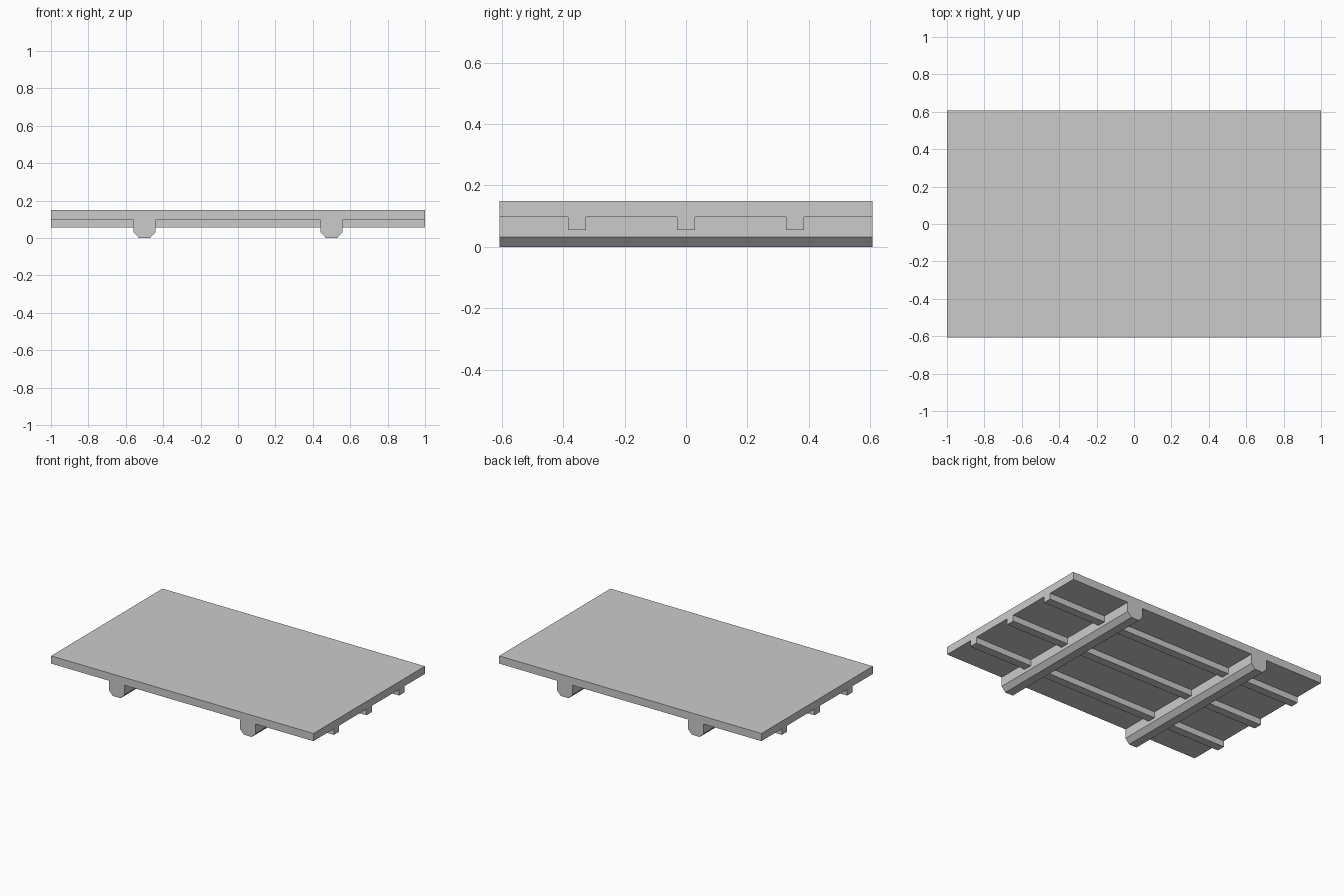
import bpy, bmesh

if "Cube" in bpy.data.objects:
    bpy.data.objects.remove(bpy.data.objects["Cube"])

HALF_X, HALF_Y = 1.0, 0.607
TOP, UNDER = 0.15, 0.097

concrete = bpy.data.materials.new("concrete_grey")
concrete.diffuse_color = (0.6, 0.6, 0.6, 1)
concrete.use_nodes = True
concrete.node_tree.nodes["Principled BSDF"].inputs["Base Color"].default_value = concrete.diffuse_color


def extrude_profile(name, profile, offset, axis_map):
    """Extrude a closed 2D outline symmetrically along the remaining axis."""
    bm = bmesh.new()
    face = bm.faces.new([bm.verts.new(axis_map(a, b, -offset)) for a, b in profile])
    ext = bmesh.ops.extrude_face_region(bm, geom=[face])
    step = [p - q for p, q in zip(axis_map(0, 0, offset), axis_map(0, 0, -offset))]
    bmesh.ops.translate(bm, vec=step, verts=[g for g in ext["geom"] if isinstance(g, bmesh.types.BMVert)])
    bmesh.ops.recalc_face_normals(bm, faces=bm.faces)
    mesh = bpy.data.meshes.new(name)
    bm.to_mesh(mesh)
    bm.free()
    mesh.materials.append(concrete)
    obj = bpy.data.objects.new(name, mesh)
    bpy.context.collection.objects.link(obj)
    return obj


# Deck slab with two chamfered main beams, running front to back
outline = [(HALF_X, TOP), (-HALF_X, TOP), (-HALF_X, UNDER)]
for cx in (-0.5, 0.5):
    outline += [(cx - 0.06, UNDER), (cx - 0.06, 0.032), (cx - 0.03, 0),
                (cx + 0.03, 0), (cx + 0.06, 0.032), (cx + 0.06, UNDER)]
outline.append((HALF_X, UNDER))
deck = extrude_profile("deck_with_beams", outline, HALF_Y, lambda a, b, d: (a, d, b))

# Three cross joists, fused into the deck
for i, cy in enumerate((-0.355, 0, 0.355)):
    w = 0.029
    section = [(cy - w, 0.055), (cy + w, 0.055), (cy + w, 0.12), (cy - w, 0.12)]
    joist = extrude_profile(f"joist_{i + 1}", section, HALF_X, lambda a, b, d: (d, a, b))
    mod = deck.modifiers.new(f"join_joist_{i + 1}", "BOOLEAN")
    mod.operation = "UNION"
    mod.solver = "EXACT"
    mod.object = joist
    joist.hide_render = True
    joist.hide_viewport = True
